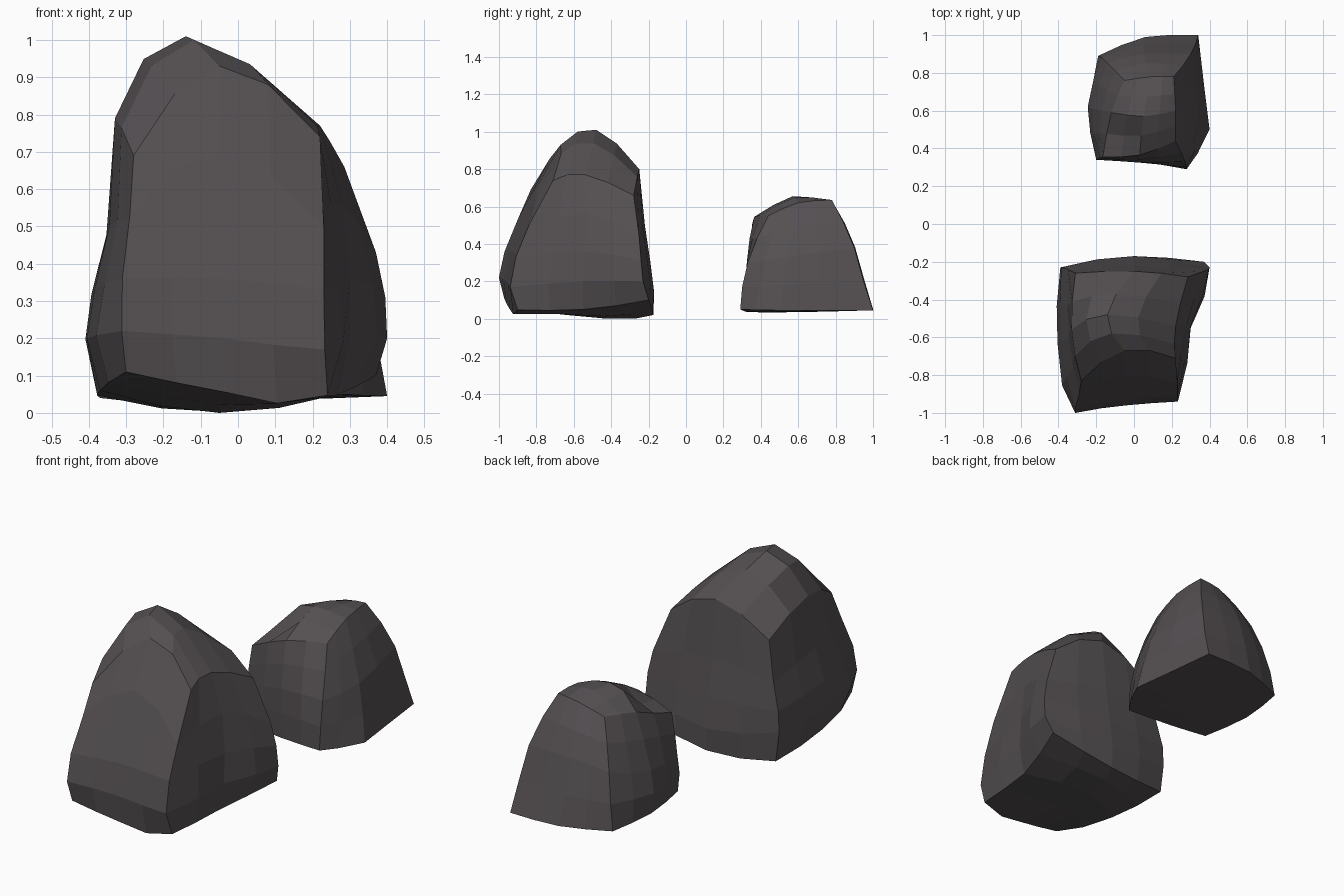
import bpy, bmesh
from mathutils import Vector

stone = bpy.data.materials.new("dark grey stone")
stone.diffuse_color = (0.09, 0.08, 0.085, 1)


def bend(a, m, b, t, roundness):
    """Line through a, m and b at t = 0, 0.5 and 1: straight (0) to fully curved (1)."""
    curve = a * (1 - t) * (1 - 2 * t) + m * 4 * t * (1 - t) + b * t * (2 * t - 1)
    straight = a.lerp(m, 2 * t) if t < .5 else m.lerp(b, 2 * t - 1)
    return straight.lerp(curve, roundness)


def rock(name, columns, peak, base, roundness, pushes):
    """Eight upright profiles, from front-left anticlockwise, bent into four sides plus two caps.
    Each push (centre, offset, radius) then sculpts a soft dent or bulge."""
    steps = [0, .25, .5, .75, 1]
    cols = [[Vector(p) for p in c] for c in columns]
    rings = [[c[i] for c in cols] for i in range(5)]
    bm = bmesh.new()

    def patch(grid):
        vs = [[bm.verts.new(p) for p in row] for row in grid]
        for i in range(len(vs) - 1):
            for j in range(len(vs[0]) - 1):
                bm.faces.new([vs[i][j], vs[i][j + 1], vs[i + 1][j + 1], vs[i + 1][j]])

    # four sides
    for s in range(0, 8, 2):
        patch([[bend(r[s], r[s + 1], r[(s + 2) % 8], t, roundness) for t in steps] for r in rings])
    # crown and underside
    for r, mid in ((rings[-1], Vector(peak)), (rings[0], Vector(base))):
        rows = [(r[0], r[1], r[2]), (r[7], mid, r[3]), (r[6], r[5], r[4])]
        patch([[bend(*[bend(*row, u, roundness) for row in rows], v, roundness)
                for u in steps] for v in steps])

    bmesh.ops.remove_doubles(bm, verts=bm.verts, dist=0.0005)
    # dents and bulges
    for centre, offset, radius in pushes:
        for v in bm.verts:
            k = max(0, 1 - ((v.co - Vector(centre)).length / radius) ** 2)
            v.co += Vector(offset) * k
    bmesh.ops.recalc_face_normals(bm, faces=bm.faces)
    me = bpy.data.meshes.new(name)
    bm.to_mesh(me)
    bm.free()
    me.materials.append(stone)
    bpy.context.collection.objects.link(bpy.data.objects.new(name, me))


# tall front rock
rock("large_rock", [
    [(-.30, -.97, .11), (-.31, -.995, .22), (-.31, -.97, .36), (-.29, -.90, .53), (-.28, -.83, .69)],
    [(-.03, -.945, .06), (-.04, -.96, .20), (-.04, -.93, .36), (-.05, -.80, .70), (-.05, -.67, .93)],
    [(.24, -.90, .05), (.23, -.94, .17), (.23, -.91, .33), (.23, -.84, .50), (.22, -.71, .74)],
    [(.27, -.55, .05), (.30, -.55, .20), (.30, -.54, .36), (.28, -.53, .56), (.22, -.54, .77)],
    [(.37, -.20, .10), (.395, -.23, .20), (.39, -.24, .31), (.37, -.25, .43), (.285, -.28, .66)],
    [(0, -.175, .02), (0, -.17, .14), (0, -.19, .30), (0, -.22, .50), (0, -.25, .80)],
    [(-.37, -.23, .04), (-.39, -.23, .20), (-.385, -.23, .31), (-.35, -.24, .45), (-.31, -.26, .66)],
    [(-.37, -.62, .06), (-.405, -.63, .20), (-.385, -.62, .33), (-.345, -.60, .50), (-.33, -.56, .79)],
], (-.14, -.48, 1.01), (-.05, -.42, 0), .85, [
    ((.34, -.38, .24), (.03, 0, 0), .18),
    ((.27, -.76, .20), (.02, 0, 0), .20),
    ((-.37, -.85, .20), (-.012, -.04, 0), .17),
    ((.10, -.92, .05), (0, 0, -.025), .15),
])

# low back rock, with a lower shoulder at its front left
rock("small_rock", [
    [(-.19, .34, .05), (-.20, .34, .15), (-.19, .345, .25), (-.18, .35, .36), (-.165, .355, .47)],
    [(.03, .33, .035), (.03, .325, .17), (.03, .325, .30), (.03, .34, .43), (.03, .365, .545)],
    [(.28, .29, .05), (.28, .30, .17), (.27, .33, .30), (.25, .38, .43), (.22, .44, .55)],
    [(.40, .50, .045), (.375, .52, .18), (.34, .54, .33), (.28, .57, .49), (.22, .60, .62)],
    [(.34, 1.0, .045), (.325, .95, .20), (.30, .90, .38), (.26, .84, .52), (.21, .78, .635)],
    [(.06, .99, .045), (.05, .95, .20), (.05, .90, .38), (.06, .85, .50), (.09, .78, .62)],
    [(-.19, .89, .045), (-.17, .88, .18), (-.14, .85, .33), (-.10, .81, .46), (-.05, .76, .57)],
    [(-.23, .62, .05), (-.245, .62, .16), (-.22, .61, .27), (-.17, .60, .42), (-.12, .59, .55)],
], (.05, .57, .655), (.06, .60, .035), .6, [
    ((-.06, .47, .57), (0, 0, -.045), .11),
    ((-.04, .60, .61), (0, 0, .025), .08),
    ((.35, .38, .10), (-.02, 0, 0), .13),
    ((.38, .75, .05), (-.012, 0, 0), .2),
])
